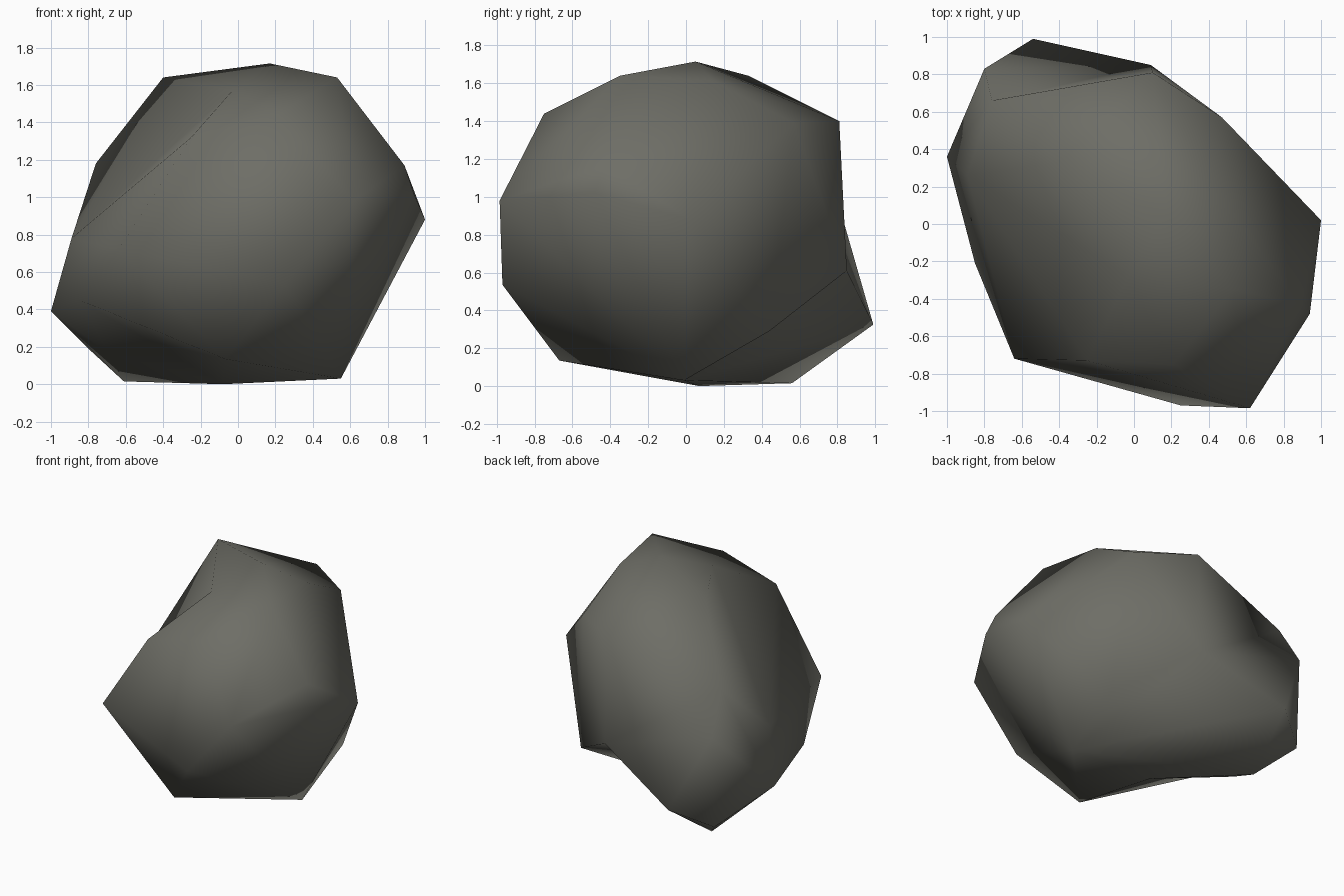
import bpy, bmesh

if "Cube" in bpy.data.objects:
    bpy.data.objects.remove(bpy.data.objects["Cube"])

# Corner points of the boulder, grouped by height
corners = {
    # crown
    "top": (0.17, 0.05, 1.715), "top_right": (0.53, -0.35, 1.64),
    "top_left": (-0.40, 0.33, 1.64), "ridge_top": (-0.03, -0.28, 1.57),
    "shoulder_right": (0.46, 0.14, 1.615), "shoulder_front": (0.21, -0.75, 1.44),
    "shoulder_back": (0.10, 0.81, 1.40), "ridge_mid": (-0.25, -0.73, 1.32),
    # middle
    "back_right": (0.47, 0.57, 1.39), "back_left": (-0.76, 0.66, 1.18),
    "right_upper": (0.89, -0.43, 1.17), "right_front": (0.94, -0.48, 1.02),
    "front_tip": (0.62, -0.985, 0.98), "right_tip": (1.00, 0.02, 0.88),
    "left_mid": (-0.89, 0.26, 0.78), "back_left_mid": (-0.80, 0.83, 0.88),
    "front_left": (-0.64, -0.72, 0.72), "back_mid": (0.09, 0.85, 0.61),
    # base
    "front_low": (0.25, -0.97, 0.535), "left_low": (-0.85, -0.21, 0.45),
    "left_tip": (-1.00, 0.36, 0.39), "back_tip": (-0.54, 0.99, 0.325),
    "right_low": (0.58, 0.44, 0.29), "back_left_low": (-0.80, 0.80, 0.19),
    "left_under": (-0.69, 0.25, 0.165), "front_under": (-0.07, -0.67, 0.135),
    "right_foot": (0.55, -0.01, 0.03), "left_foot": (-0.61, 0.56, 0.015),
    "base": (-0.08, 0.07, 0.0),
}

# Skin over the corners
bm = bmesh.new()
vert = {name: bm.verts.new(co) for name, co in corners.items()}
bmesh.ops.convex_hull(bm, input=list(bm.verts))
bmesh.ops.delete(bm, geom=[v for v in bm.verts if not v.link_faces], context='VERTS')
bmesh.ops.triangulate(bm, faces=bm.faces[:])


def turn_edge(a, b):
    """Turn the edge lying across corners a and b so that it joins them."""
    va, vb = vert[a], vert[b]
    if not (va.is_valid and vb.is_valid):
        return
    for e in bm.edges:
        if len(e.link_faces) == 2:
            opposite = {v for f in e.link_faces for v in f.verts} - set(e.verts)
            if opposite == {va, vb}:
                bmesh.utils.edge_rotate(e, True)
                return


hollows = (
    # back face
    ("back_left_mid", "back_mid"), ("back_left", "back_mid"),
    # under the back edge
    ("back_mid", "left_foot"), ("back_mid", "base"), ("back_mid", "right_foot"),
    ("back_tip", "base"), ("back_tip", "right_foot"),
    # behind the front left ridge
    ("left_mid", "ridge_mid"), ("left_mid", "ridge_top"),
    # under the left side
    ("base", "left_under"), ("base", "left_low"),
)
for a, b in hollows:
    turn_edge(a, b)

bmesh.ops.recalc_face_normals(bm, faces=bm.faces[:])
for f in bm.faces:
    f.smooth = True

mesh = bpy.data.meshes.new("boulder")
bm.to_mesh(mesh)
bm.free()

stone = bpy.data.materials.new("stone grey")
stone.diffuse_color = (0.155, 0.155, 0.133, 1.0)
stone.use_nodes = True
stone.node_tree.nodes["Principled BSDF"].inputs["Base Color"].default_value = stone.diffuse_color
mesh.materials.append(stone)
bpy.context.collection.objects.link(bpy.data.objects.new("boulder", mesh))
